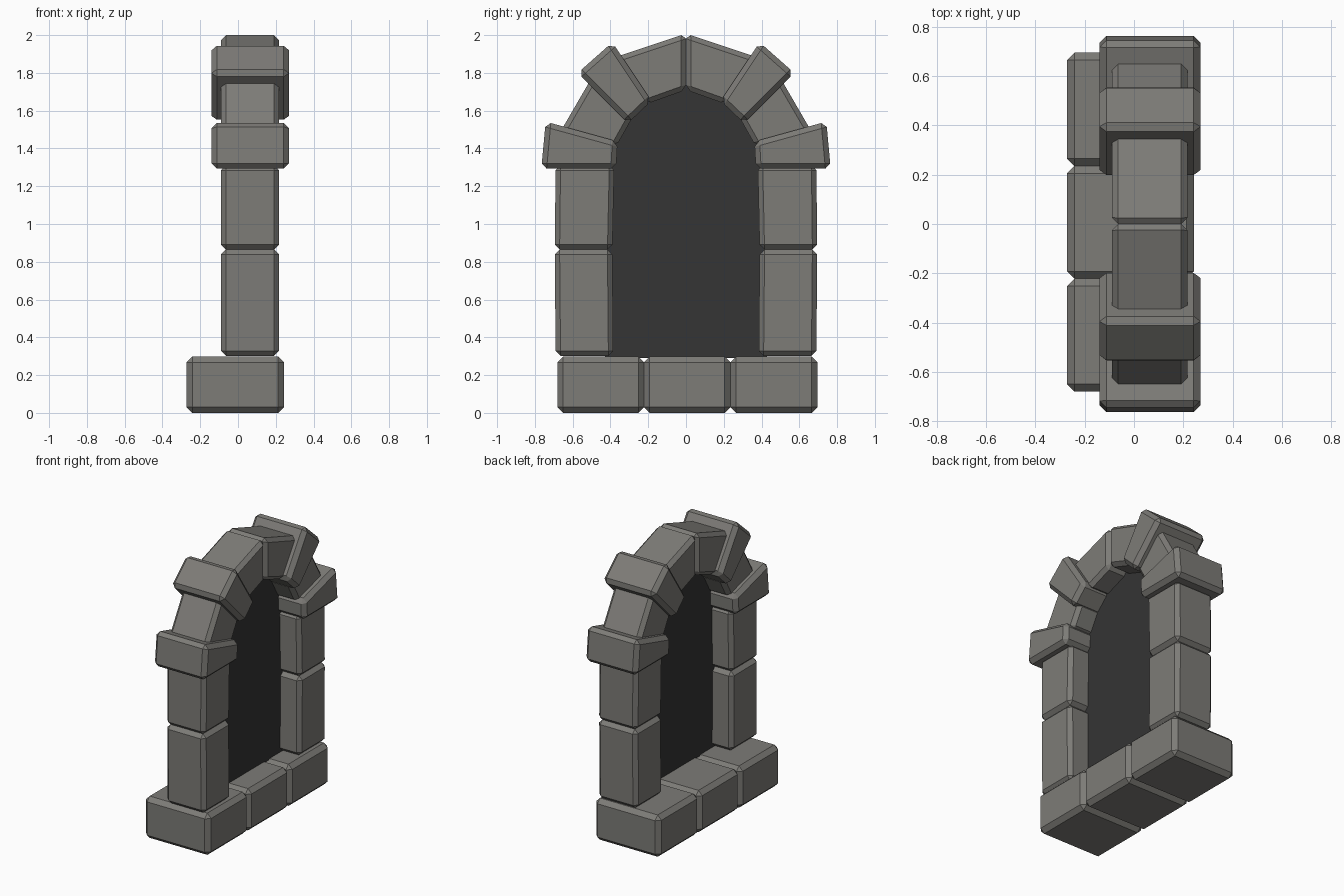
import bpy, bmesh

if "Cube" in bpy.data.objects:
    bpy.data.objects.remove(bpy.data.objects["Cube"])

def material(name, v):
    m = bpy.data.materials.new(name)
    m.diffuse_color = (*v, 1)
    m.use_nodes = True
    m.node_tree.nodes["Principled BSDF"].inputs["Base Color"].default_value = m.diffuse_color
    return m

STONE = material("warm grey stone", (0.205, 0.2, 0.185))
DARK = material("dark opening", (0.035, 0.035, 0.035))

def prism(name, pts, x0, x1, bevel=0.03):
    """Stone with a y-z outline, extruded along x and chamfered."""
    bm = bmesh.new()
    f = bm.faces.new([bm.verts.new((x0, y, z)) for y, z in pts])
    ext = bmesh.ops.extrude_face_region(bm, geom=[f])
    for v in ext["geom"]:
        if isinstance(v, bmesh.types.BMVert):
            v.co.x = x1
    bmesh.ops.recalc_face_normals(bm, faces=bm.faces)
    bmesh.ops.bevel(bm, geom=bm.edges[:], offset=bevel, segments=1,
                    profile=0.5, affect='EDGES')
    return finish(name, bm, STONE)

def finish(name, bm, mat):
    me = bpy.data.meshes.new(name)
    bm.to_mesh(me)
    bm.free()
    me.materials.append(mat)
    ob = bpy.data.objects.new(name, me)
    bpy.context.collection.objects.link(ob)
    return ob

def rect(y0, y1, z0, z1):
    return [(y0, z0), (y1, z0), (y1, z1), (y0, z1)]

# sill stones
for i, (a, b) in enumerate([(-0.68, -0.222), (-0.222, 0.235), (0.235, 0.695)]):
    prism(f"sill_stone_{i + 1}", rect(a, b, 0.0, 0.298), -0.272, 0.243)

NARROW = (-0.09, 0.217)
WIDE = (-0.14, 0.27)

# jamb and arch stones, outlined for +y and mirrored
stones = [
    ("lower_jamb", [(0.385, 0.302), (0.69, 0.302), (0.695, 0.865), (0.39, 0.865)], NARROW, 0.026),
    ("upper_jamb", [(0.39, 0.865), (0.695, 0.865), (0.69, 1.31), (0.38, 1.31)], NARROW, 0.026),
    ("springer", [(0.37, 1.293), (0.766, 1.293), (0.743, 1.542), (0.362, 1.437)], WIDE, 0.028),
    ("lower_arch_stone", [(0.37, 1.41), (0.67, 1.48), (0.49, 1.79), (0.28, 1.57)], NARROW, 0.026),
    ("raised_arch_stone", [(0.308, 1.533), (0.573, 1.80), (0.39, 1.962), (0.183, 1.652)], WIDE, 0.028),
    ("crown_stone", [(0.0, 1.71), (0.21, 1.635), (0.37, 1.885), (0.0, 2.008)], NARROW, 0.026),
]
for name, pts, (x0, x1), bev in stones:
    for side, s in (("right", 1), ("left", -1)):
        prism(f"{name}_{side}", [(y * s, z) for y, z in pts], x0, x1, bev)

# dark panel filling the opening, tucked into the stones
half = [(0.43, 0.29), (0.43, 1.42), (0.37, 1.56), (0.22, 1.71), (0.0, 1.76)]
outline = half + [(-y, z) for y, z in reversed(half[:-1])]
bm = bmesh.new()
bm.faces.new([bm.verts.new((0.063, y, z)) for y, z in outline])
finish("opening_panel", bm, DARK)
